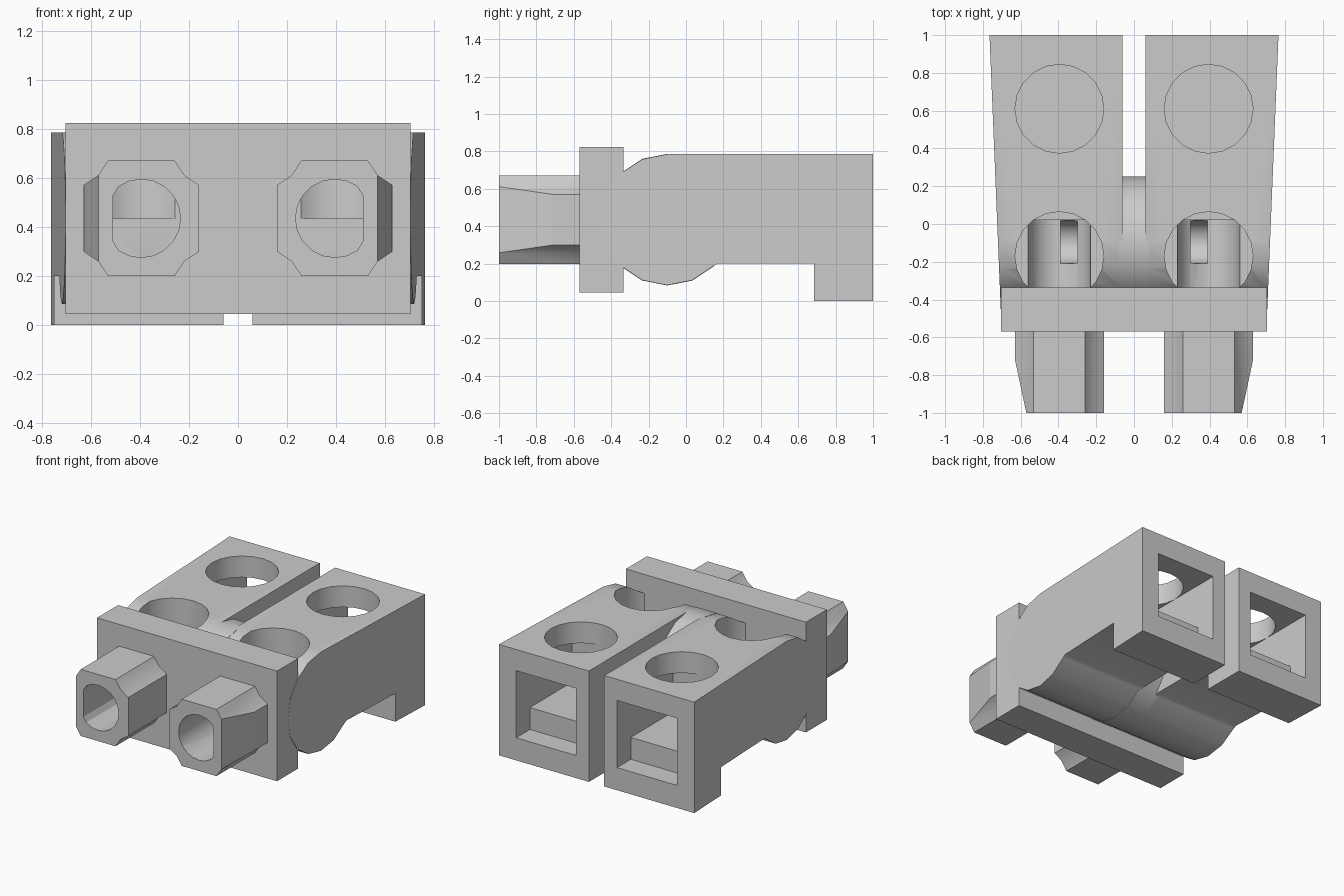
import bpy, bmesh, math
from mathutils import Vector

cube = bpy.data.objects.get("Cube")
if cube:
    bpy.data.objects.remove(cube, do_unlink=True)

grey = bpy.data.materials.new("plain grey")
grey.use_nodes = True
colour = (0.6, 0.6, 0.6, 1)
grey.diffuse_color = colour
grey.node_tree.nodes["Principled BSDF"].inputs["Base Color"].default_value = colour


def prism(name, points, axis, low, high):
    """Extrude a closed 2D outline along one axis."""
    place = {"x": lambda a, b, t: (t, a, b),
             "y": lambda a, b, t: (a, t, b),
             "z": lambda a, b, t: (a, b, t)}[axis]
    bm = bmesh.new()
    face = bm.faces.new([bm.verts.new(place(a, b, low)) for a, b in points])
    made = bmesh.ops.extrude_face_region(bm, geom=[face])["geom"]
    step = Vector(place(0, 0, high - low))
    bmesh.ops.translate(bm, vec=step, verts=[v for v in made if isinstance(v, bmesh.types.BMVert)])
    bmesh.ops.recalc_face_normals(bm, faces=bm.faces)
    mesh = bpy.data.meshes.new(name)
    bm.to_mesh(mesh)
    bm.free()
    mesh.materials.append(grey)
    obj = bpy.data.objects.new(name, mesh)
    bpy.context.collection.objects.link(obj)
    return obj


def rect(a0, a1, b0, b1):
    return [(a0, b0), (a1, b0), (a1, b1), (a0, b1)]


def circle(a, b, r, sides, start=0, stop=360):
    full = stop - start == 360
    count = sides if full else sides + 1
    angles = [math.radians(start + (stop - start) * i / sides) for i in range(count)]
    return [(a + r * math.cos(t), b + r * math.sin(t)) for t in angles]


def finish(obj, cutters=(), mirror=True):
    """Cut, mirror and shade one part."""
    bpy.ops.object.select_all(action="DESELECT")
    bpy.context.view_layer.objects.active = obj
    obj.select_set(True)
    for cutter in cutters:
        cutter.hide_render = True
        mod = obj.modifiers.new("cut", "BOOLEAN")
        mod.operation, mod.solver, mod.object = "DIFFERENCE", "EXACT", cutter
        bpy.ops.object.modifier_apply(modifier=mod.name)
    if mirror:
        mod = obj.modifiers.new("mirror", "MIRROR")
        mod.use_mirror_merge = False
        bpy.ops.object.modifier_apply(modifier=mod.name)
    bpy.ops.object.shade_smooth_by_angle(angle=math.radians(30))


X, Z = 0.395, 0.435      # socket centre line

# Cutters for the sockets and holes
bore = prism("bore_cutter", circle(X, Z, 0.165, 20), "y", -0.5, 0.02)
tip_outline = [(min(x, 0.51), z) for x, z in circle(X, Z, 0.16, 20)]
tip_bore = prism("tip_bore_cutter", tip_outline, "y", -1.1, -0.45)
front_hole = prism("front_hole_cutter", circle(X, -0.17, 0.235, 20), "z", Z, 1)
rear_hole = prism("rear_hole_cutter", circle(X, 0.61, 0.235, 20), "z", 0.315, 1)
rear_slot = prism("rear_slot_cutter", rect(0.16, 0.63, 0.315, 0.635), "y", 0.375, 1.1)
rear_mouth = prism("rear_mouth_cutter", rect(0.16, 0.63, 0.16, 0.634), "y", 0.846, 1.2)
groove = prism("groove_cutter", circle(-0.095, 0.28, 0.115, 16), "x", 0.30, 0.39)
bevel = prism("bevel_cutter", [(0.63, -0.72), (0.555, -1.07), (0.8, -1.07), (0.8, -0.72)],
              "z", 0, 1)

# Pair of tapered housings with a rounded front and a rear foot
outline = circle(-0.1, Z, 0.35, 10, 90, 315)
outline += [(0.17, 0.2), (0.685, 0.2), (0.685, 0), (1, 0), (1, 0.785)]
housing = prism("housings", outline, "x", 0.06, 0.7)
for v in housing.data.vertices:
    if v.co.x > 0.5:
        v.co.x = 0.765 + (v.co.y - 1) * 0.041
finish(housing, [front_hole, bore, groove, rear_hole, rear_slot, rear_mouth])

# Round bridge joining the housings
bridge = prism("bridge", circle(-0.1, Z, 0.352, 16), "x", -0.08, 0.08)
finish(bridge, mirror=False)

# Front flange, built as two halves around the sockets
flange = prism("flange", rect(-0.705, 0.705, 0.045, 0.825), "y", -0.57, -0.335)
finish(flange, mirror=False)
for side in (1, -1):
    for cutter in (bore, tip_bore):
        cutter.scale.x = side
    bpy.context.view_layer.update()
    finish(flange, [bore, tip_bore], mirror=False)
for cutter in (bore, tip_bore):
    cutter.scale.x = 1
bpy.context.view_layer.update()

# Front sockets with scooped corners and a bevelled outer side
half, cut = 0.236, 0.1
quarter = [(half - cut, half), (half - 0.06, half - 0.06), (half, half - cut)]
corners = quarter + [(a, -b) for a, b in reversed(quarter)]
corners += [(-a, -b) for a, b in quarter] + [(-a, b) for a, b in reversed(quarter)]
sockets = prism("sockets", [(X + a, Z + b) for a, b in corners], "y", -1, -0.56)
finish(sockets, [bevel, tip_bore])

for cutter in (bore, tip_bore, front_hole, rear_hole, rear_slot, rear_mouth, groove, bevel):
    bpy.data.objects.remove(cutter, do_unlink=True)
